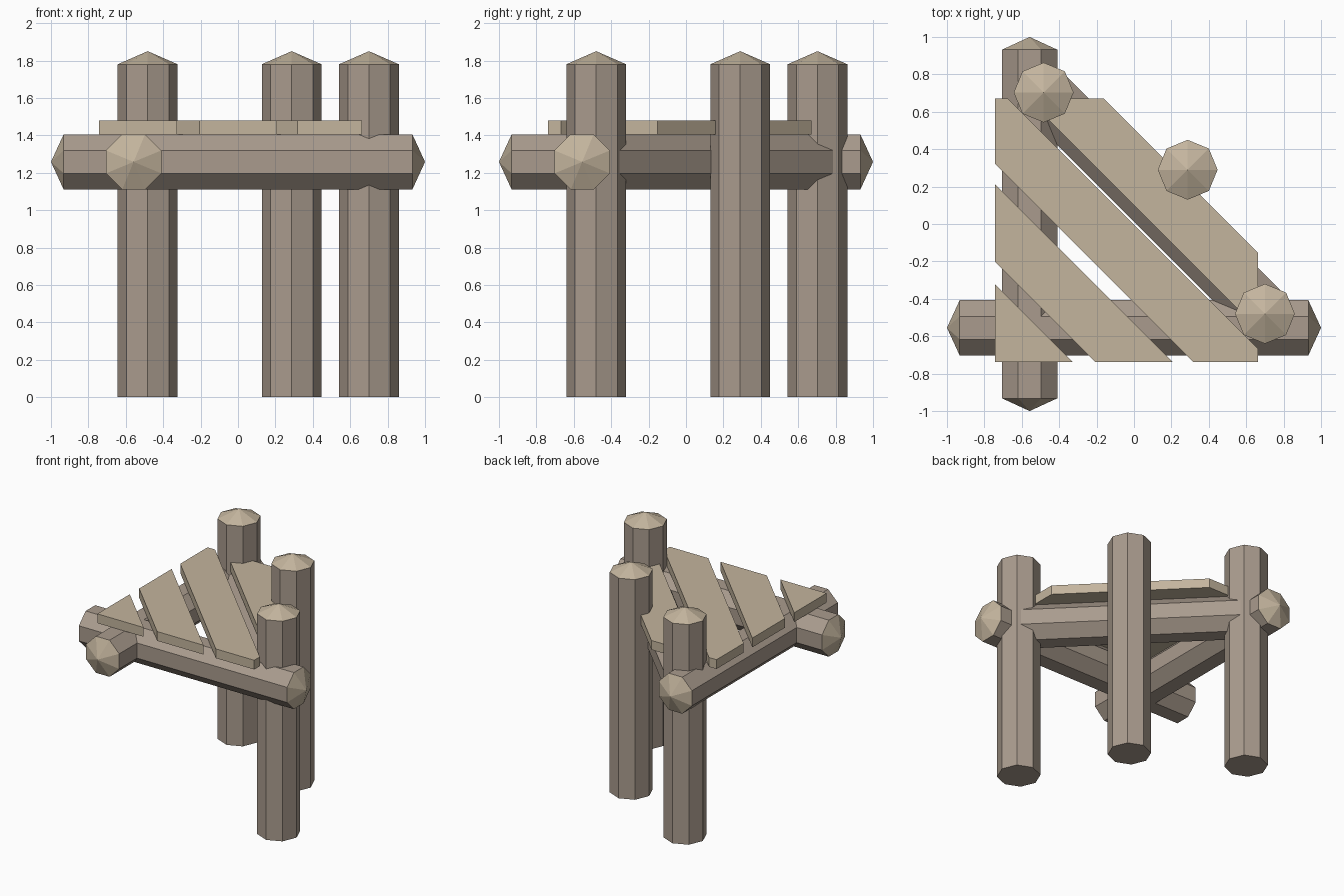
import bpy, bmesh, math
from mathutils import Vector, Matrix

if "Cube" in bpy.data.objects:
    bpy.data.objects.remove(bpy.data.objects["Cube"])

R = 0.16          # octagon corner radius of every log
BEAM_Z = 1.258    # height of the beam axes


def material(name, color):
    m = bpy.data.materials.new(name)
    m.diffuse_color = (*color, 1)
    m.use_nodes = True
    m.node_tree.nodes["Principled BSDF"].inputs["Base Color"].default_value = m.diffuse_color
    return m


BARK = material("bark", (0.40, 0.33, 0.27))
CUT = material("cut_wood", (0.55, 0.46, 0.34))


def make_object(name, bm, mats):
    bmesh.ops.recalc_face_normals(bm, faces=bm.faces)
    me = bpy.data.meshes.new(name)
    bm.to_mesh(me)
    bm.free()
    for m in mats:
        me.materials.append(m)
    ob = bpy.data.objects.new(name, me)
    bpy.context.collection.objects.link(ob)
    return ob


def log(name, start, end, twist=0.0, tip_start=0.0, tip_end=0.0):
    """Eight-sided log from start to end, with optional pointed ends."""
    start, end = Vector(start), Vector(end)
    axis = (end - start).normalized()
    up = Vector((0, 0, 1)) if abs(axis.z) < 0.9 else Vector((1, 0, 0))
    side = axis.cross(up)
    bm = bmesh.new()
    rings = []
    for c in (start, end):
        rings.append([bm.verts.new(c + R * (math.cos(a) * up + math.sin(a) * side))
                      for a in (twist + i * math.pi / 4 for i in range(8))])
    for i in range(8):
        j = (i + 1) % 8
        bm.faces.new((rings[0][i], rings[0][j], rings[1][j], rings[1][i]))
    for ring, c, d in ((rings[0], start, -tip_start), (rings[1], end, tip_end)):
        if d:
            apex = bm.verts.new(c + axis * d)
            for i in range(8):
                bm.faces.new((ring[i], ring[(i + 1) % 8], apex)).material_index = 1
        else:
            bm.faces.new(ring)
    return make_object(name, bm, (BARK, CUT))


# Upright posts with pointed tops
posts = {"back_left_post": (-0.483, 0.703), "middle_post": (0.287, 0.29),
         "front_right_post": (0.70, -0.48)}
for name, (x, y) in posts.items():
    log(name, (x, y, 0), (x, y, 1.78), tip_end=0.07)

# Crossing beams, flat side up, and the diagonal beam between outer posts
FLAT = math.pi / 8
log("front_beam", (-0.932, -0.555, BEAM_Z), (0.932, -0.555, BEAM_Z), FLAT, 0.068, 0.068)
log("left_beam", (-0.558, -0.932, BEAM_Z), (-0.558, 0.932, BEAM_Z), FLAT, 0.068, 0.068)
log("diagonal_beam", (*posts["back_left_post"], BEAM_Z),
    (*posts["front_right_post"], BEAM_Z), FLAT)

# Diagonal deck planks: a square slab trimmed between two lines x + y = lo, hi
X0, X1, Y0, Y1, Z0, Z1 = -0.742, 0.662, -0.738, 0.67, 1.405, 1.48
for n, (lo, hi) in enumerate([(-2, -1.065), (-0.945, -0.53), (-0.42, -0.005), (0.10, 0.51)]):
    bm = bmesh.new()
    bmesh.ops.create_cube(bm, size=1, matrix=Matrix.Translation(
        ((X0 + X1) / 2, (Y0 + Y1) / 2, (Z0 + Z1) / 2)) @ Matrix.Diagonal((X1 - X0, Y1 - Y0, Z1 - Z0, 1)))
    for s, sign in ((lo, -1), (hi, 1)):
        bmesh.ops.bisect_plane(bm, geom=bm.verts[:] + bm.edges[:] + bm.faces[:],
                               plane_co=(s / 2, s / 2, 0), plane_no=(sign, sign, 0),
                               clear_outer=True)
        bmesh.ops.holes_fill(bm, edges=[e for e in bm.edges if e.is_boundary], sides=0)
    make_object(f"deck_plank_{n + 1}", bm, (CUT,))
